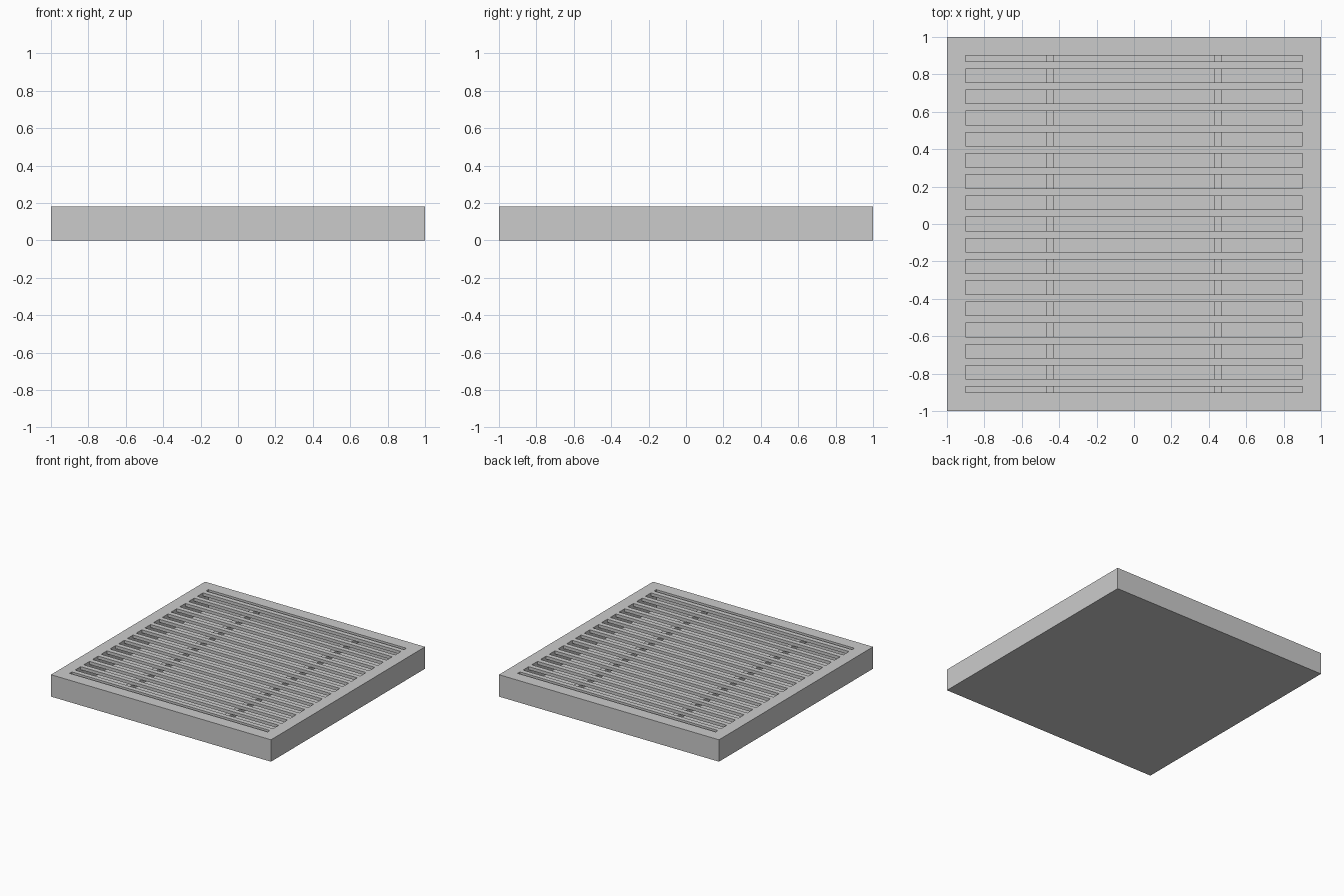
import bpy

if "Cube" in bpy.data.objects:
    bpy.data.objects.remove(bpy.data.objects["Cube"])


def box(name, x0, x1, y0, y1, z0, z1):
    bpy.ops.mesh.primitive_cube_add(size=1, location=((x0 + x1) / 2, (y0 + y1) / 2, (z0 + z1) / 2))
    ob = bpy.context.object
    ob.name = name
    ob.data.name = name
    ob.scale = (x1 - x0, y1 - y0, z1 - z0)
    bpy.ops.object.transform_apply(location=False, rotation=False, scale=True)
    return ob


TOP, FLOOR, INNER = 0.18, 0.03, 0.9
SLAT_BOTTOM = 0.155

# Tray floor
box("base_plate", -1, 1, -1, 1, 0, FLOOR)

# Rim around the tray
box("front_rail", -1, 1, -1, -INNER, FLOOR, TOP)
box("back_rail", -1, 1, INNER, 1, FLOOR, TOP)
box("left_rail", -1, -INNER, -INNER, INNER, FLOOR, TOP)
box("right_rail", INNER, 1, -INNER, INNER, FLOOR, TOP)

# Sixteen thin slats, flush with the rim
for i in range(16):
    y = -0.85 + i * 1.7 / 15
    box(f"slat_{i + 1}", -INNER, INNER, y - 0.02, y + 0.02, SLAT_BOTTOM, TOP)

# Two cross bars carrying the slats
for name, x in (("left_cross_bar", -0.45), ("right_cross_bar", 0.45)):
    box(name, x - 0.02, x + 0.02, -INNER, INNER, 0.115, SLAT_BOTTOM)
